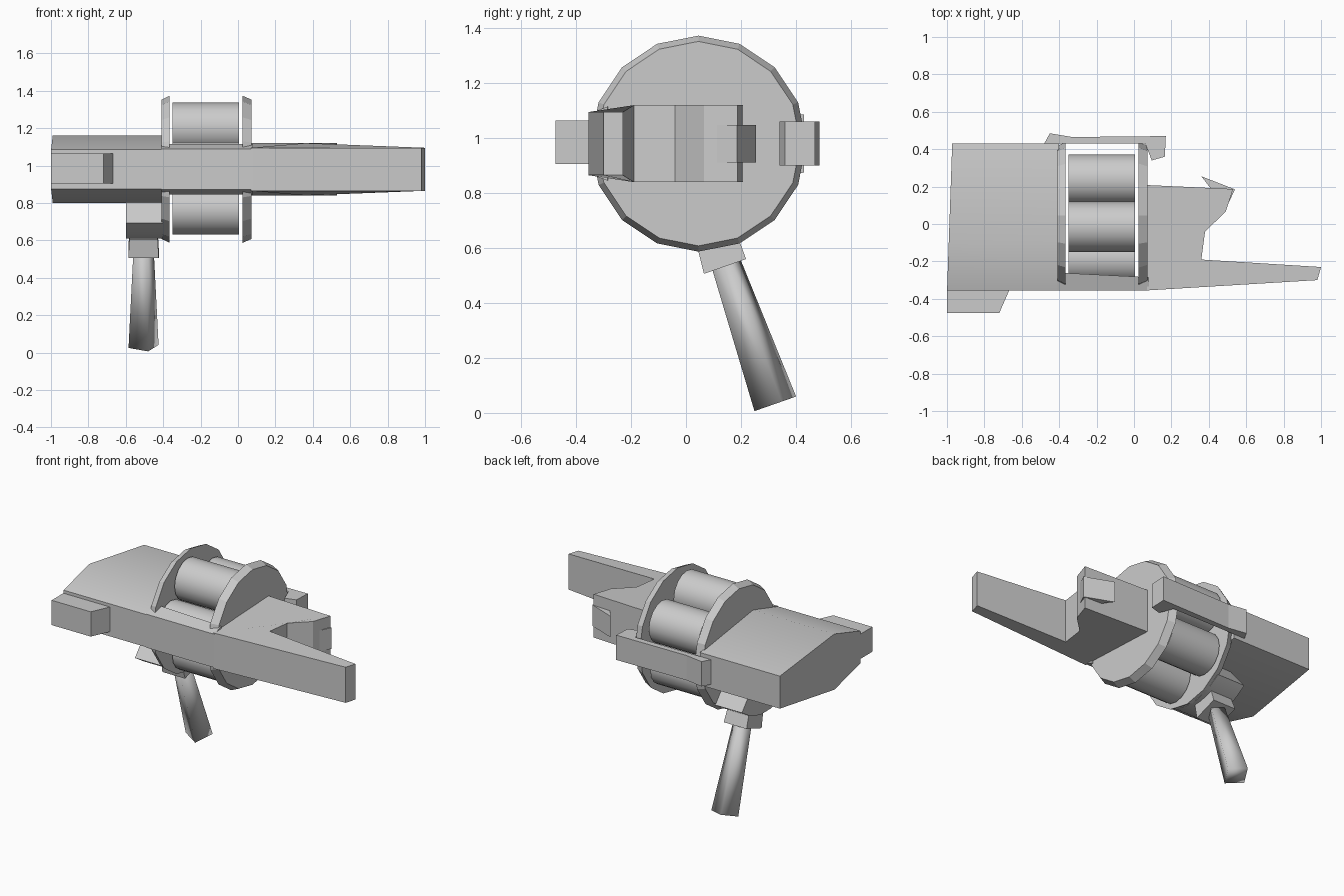
import bpy, bmesh, math
from mathutils import Vector, Matrix

old = bpy.data.objects.get("Cube")
if old:
    bpy.data.objects.remove(old)

GREY = (0.6, 0.6, 0.6, 1)
mat = bpy.data.materials.new("plain grey")
mat.use_nodes = True
mat.diffuse_color = GREY
mat.node_tree.nodes["Principled BSDF"].inputs["Base Color"].default_value = GREY

MID = 0.98          # height of the main axis
CY = 0.045          # drum axis in y


def loft(name, a, b, smooth=0):
    """Solid between two matching rings of points."""
    bm = bmesh.new()
    va = [bm.verts.new(p) for p in a]
    vb = [bm.verts.new(p) for p in b]
    n = len(va)
    bm.faces.new(va)
    bm.faces.new(vb[::-1])
    for i in range(n):
        j = (i + 1) % n
        bm.faces.new((va[i], vb[i], vb[j], va[j]))
    bmesh.ops.recalc_face_normals(bm, faces=bm.faces)
    me = bpy.data.meshes.new(name)
    bm.to_mesh(me)
    bm.free()
    me.materials.append(mat)
    ob = bpy.data.objects.new(name, me)
    bpy.context.collection.objects.link(ob)
    if smooth:
        bpy.ops.object.select_all(action='DESELECT')
        ob.select_set(True)
        bpy.context.view_layer.objects.active = ob
        bpy.ops.object.shade_smooth_by_angle(angle=math.radians(smooth))
    return ob


def slab(name, outline, half, mid=MID):
    """Plan outline (x, y) given a half height, fixed or by position."""
    h = half if callable(half) else (lambda x, y: half)
    return loft(name, [(x, y, mid - h(x, y)) for x, y in outline],
                [(x, y, mid + h(x, y)) for x, y in outline])


def ring(x, y, z, r, n, turn=0):
    """Circle of n points around an axis along x."""
    return [(x, y + r * math.cos(turn + math.tau * i / n),
             z + r * math.sin(turn + math.tau * i / n)) for i in range(n)]


# rear body: arched profile with a slightly slanted end
arch = [(-0.355, 0.105), (-0.1, 0.18), (0.43, 0.105)]
profile = arch + [(y, -h) for y, h in reversed(arch)]
loft("rear_body",
     [(-0.987 + 0.035 * y, y, MID + h) for y, h in profile],
     [(-0.4, y, MID + h) for y, h in profile], 40)

# front rail linking the rear body to the fore body
slab("side_rail", [(-0.41, -0.355), (0.08, -0.355), (0.08, -0.285), (-0.41, -0.26)],
     lambda x, y: 0.108 if y < -0.3 else 0.135)

# fore body with its long prong
fore = [(0.07, -0.355), (0.98, -0.3), (1.0, -0.23), (0.36, -0.19), (0.38, -0.04),
        (0.49, 0.065), (0.53, 0.187), (0.07, 0.208)]
slab("fore_body", fore,
     lambda x, y: 0.115 if x > 0.9 or y < -0.34 else 0.14)
slab("fore_spike", [(0.36, 0.255), (0.54, 0.185), (0.495, 0.09), (0.41, 0.19)], 0.068)

# side block and back clip
slab("side_block", [(-1, -0.475), (-0.72, -0.475), (-0.665, -0.35), (-1, -0.35)], 0.08, 0.985)
slab("back_clip", [(-0.48, 0.43), (-0.45, 0.485), (-0.33, 0.465), (0.17, 0.47),
                   (0.165, 0.36), (0.095, 0.34), (0.06, 0.43)], 0.08)

# drum: two chamfered plates and five chambers
for name, inner, outer in (("rear_plate", -0.365, -0.41), ("fore_plate", 0.025, 0.073)):
    loft(name, ring(inner, CY, MID, 0.393, 16, math.pi / 2),
         ring(outer, CY, MID, 0.372, 16, math.pi / 2))
for i in range(5):
    t = math.radians(105 + 72 * i)
    y, z = CY + 0.23 * math.cos(t), MID + 0.23 * math.sin(t)
    loft(f"chamber_{i + 1}", ring(-0.35, y, z, 0.134, 16), ring(0.005, y, z, 0.134, 16), 40)

# curved mount under the rear body
angles = [math.radians(a) for a in range(-130, -49, 16)]
arc = [(CY + r * math.cos(t), MID + r * math.sin(t))
       for r, ts in ((0.375, angles), (0.15, angles[::-1])) for t in ts]
loft("grip_mount", [(-0.6, y, z) for y, z in arc], [(-0.4, y, z) for y, z in arc], 40)

# collar and flared square grip, both leaning back
tilt = Matrix.Rotation(math.radians(19.3), 4, 'X')


def leaning(y, z, r, turn):
    c = Vector((-0.505, y, z))
    pts = [Vector((r * math.cos(turn + k * math.pi / 2), r * math.sin(turn + k * math.pi / 2), 0))
           for k in range(4)]
    return [c + tilt @ p for p in pts]


loft("grip_collar", leaning(0.112, 0.63, 0.107, math.pi / 4),
     leaning(0.142, 0.533, 0.115, math.pi / 4))
loft("grip", leaning(0.14, 0.56, 0.056, math.radians(17)),
     leaning(0.325, 0.033, 0.084, math.radians(17)), 95)
